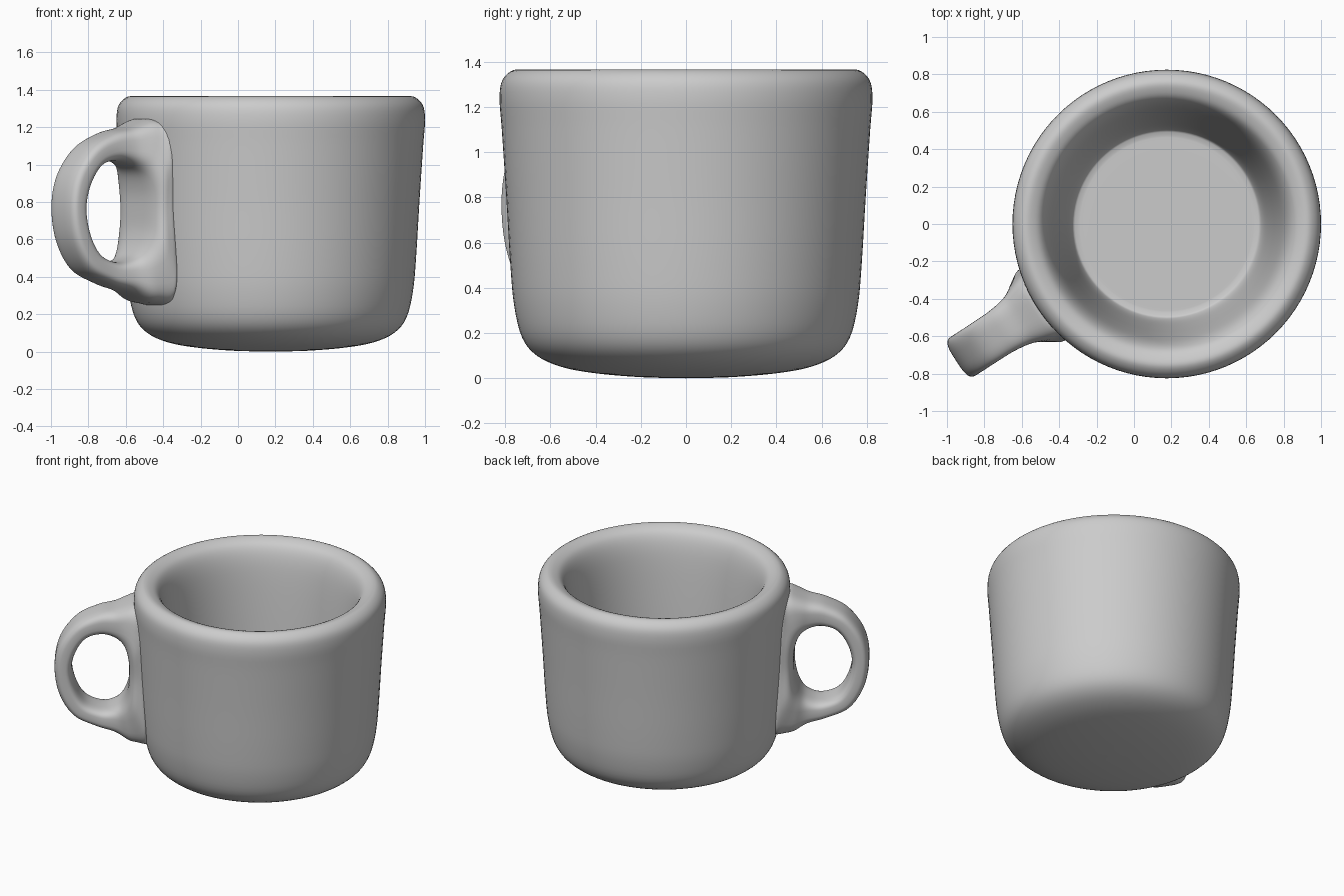
import bpy, bmesh
from math import cos, sin, pi, radians, copysign, hypot
from mathutils import Vector

cube = bpy.data.objects.get("Cube")
if cube:
    bpy.data.objects.remove(cube)

CENTRE = Vector((0.175, 0, 0))
ANGLE = radians(213)

glaze = bpy.data.materials.new("grey_glaze")
glaze.use_nodes = True
glaze.diffuse_color = (0.6, 0.6, 0.6, 1)
glaze.node_tree.nodes["Principled BSDF"].inputs["Base Color"].default_value = (0.6, 0.6, 0.6, 1)


def spline(points, steps):
    """Smooth curve through points of any dimension, cyclic if the ends match."""
    pts = [Vector(p) for p in points]
    if points[0] == points[-1]:
        pts = [pts[-2]] + pts + [pts[1]]
    else:
        pts = [2 * pts[0] - pts[1]] + pts + [2 * pts[-1] - pts[-2]]
    out = []
    for a, b, c, d in zip(pts, pts[1:], pts[2:], pts[3:]):
        for i in range(steps):
            t = i / steps
            out.append(b + (c - a) * (t / 2) + (2 * a - 5 * b + 4 * c - d) * (t * t / 2)
                       + (3 * b - a - 3 * c + d) * (t ** 3 / 2))
    return out + [pts[-2]]


def skin(name, rings):
    """Bridge equal closed rings of points into a smooth surface."""
    bm = bmesh.new()
    loops = [[bm.verts.new(p) for p in ring] for ring in rings]
    for low, high in zip(loops, loops[1:]):
        n = len(low)
        for i in range(n):
            j = (i + 1) % n
            bm.faces.new((low[i], low[j], high[j], high[i]))
    bmesh.ops.remove_doubles(bm, verts=bm.verts, dist=0.0005)
    bmesh.ops.recalc_face_normals(bm, faces=bm.faces)
    for face in bm.faces:
        face.smooth = True
    mesh = bpy.data.meshes.new(name)
    bm.to_mesh(mesh)
    bm.free()
    mesh.materials.append(glaze)
    obj = bpy.data.objects.new(name, mesh)
    obj.location = CENTRE
    bpy.context.collection.objects.link(obj)
    return obj


# Cup wall: radius and height, from under the base over the rim to the floor
profile = [
    (0, 0), (0.2, 0.005), (0.4, 0.022), (0.55, 0.05), (0.66, 0.1), (0.725, 0.18),
    (0.76, 0.32), (0.777, 0.5), (0.795, 0.8), (0.815, 1.1), (0.825, 1.24),
    (0.812, 1.32), (0.765, 1.363), (0.715, 1.357), (0.67, 1.325), (0.637, 1.25),
    (0.613, 1.12), (0.587, 0.88), (0.56, 0.58), (0.532, 0.32), (0.508, 0.205),
    (0.48, 0.18), (0.4, 0.178), (0, 0.178),
]
SIDES = 96
skin("cup_body", [
    [(max(p.x, 0) * cos(2 * pi * i / SIDES), max(p.x, 0) * sin(2 * pi * i / SIDES), max(p.y, 0))
     for i in range(SIDES)]
    for p in spline(profile, 4)])

# Handle loop: inner radius and height, outer radius and height, half width
# (the back of the loop is buried in the cup wall)
stations = [
    (0.865, 0.75, 0.72, 0.75, 0.22), (0.87, 0.86, 0.735, 1.17, 0.23),
    (0.895, 0.955, 0.83, 1.245, 0.19), (0.945, 1.0, 0.94, 1.20, 0.145),
    (1.03, 1.02, 1.06, 1.17, 0.126), (1.13, 0.99, 1.2, 1.095, 0.123),
    (1.2, 0.89, 1.308, 0.95, 0.123), (1.23, 0.76, 1.343, 0.78, 0.123),
    (1.2, 0.62, 1.315, 0.59, 0.123), (1.135, 0.52, 1.22, 0.435, 0.123),
    (1.03, 0.48, 1.07, 0.36, 0.126), (0.945, 0.5, 0.94, 0.32, 0.145),
    (0.895, 0.55, 0.82, 0.26, 0.19), (0.87, 0.64, 0.71, 0.3, 0.23),
]
FILLET = 0.12


def power(v):
    return copysign(abs(v) ** 0.6, v)


def blend(r, side, z):
    """Ease a handle point down onto the cup wall so the joint is filleted."""
    rho = hypot(r, side)
    wall = min(0.755 + 0.055 * z, 0.64 + 0.4 * z)
    t = (rho - wall) / FILLET
    if 0 < t < 1:
        scale = (wall + FILLET * t * t * (2 - t)) / rho
        return (r * scale, side * scale, z)
    return (r, side, z)


rings = []
for ri, zi, ro, zo, half in spline(stations + stations[:1], 6):
    ring = []
    for i in range(48):
        a = 2 * pi * i / 48
        s = (1 + power(cos(a))) / 2
        ring.append(blend(ri + (ro - ri) * s, half * power(sin(a)), zi + (zo - zi) * s))
    rings.append(ring)
handle = skin("handle", rings)
handle.rotation_euler.z = ANGLE
